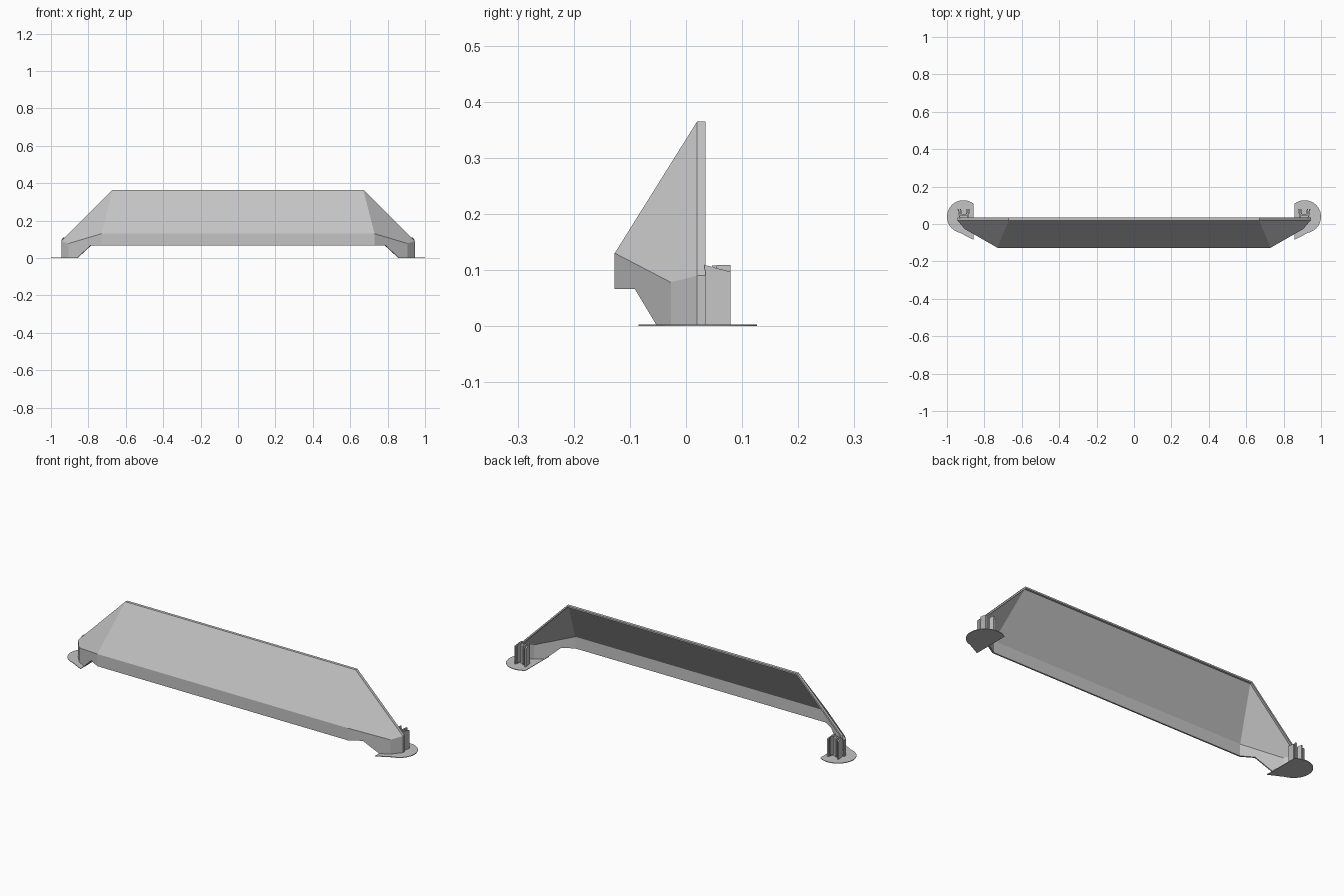
import bpy, bmesh, math
from mathutils import Vector

cube = bpy.data.objects.get("Cube")
if cube:
    bpy.data.objects.remove(cube, do_unlink=True)

grey = bpy.data.materials.new("light_grey")
grey.use_nodes = True
colour = (0.55, 0.55, 0.55, 1)
grey.diffuse_color = colour
grey.node_tree.nodes["Principled BSDF"].inputs["Base Color"].default_value = colour


def finish(name, bm):
    mesh = bpy.data.meshes.new(name)
    bm.to_mesh(mesh)
    bm.free()
    mesh.materials.append(grey)
    obj = bpy.data.objects.new(name, mesh)
    bpy.context.collection.objects.link(obj)
    return obj


def prism(name, outline, z0, z1, side=1, tops=None):
    """Extrude a plan outline upwards; tops may give each point its own height."""
    bm = bmesh.new()
    low = [bm.verts.new((x * side, y, z0)) for x, y in outline]
    heights = tops or [z1] * len(outline)
    high = [bm.verts.new((x * side, y, h)) for (x, y), h in zip(outline, heights)]
    bm.faces.new(low)
    bm.faces.new(high)
    n = len(low)
    for i in range(n):
        j = (i + 1) % n
        bm.faces.new((low[i], low[j], high[j], high[i]))
    bmesh.ops.recalc_face_normals(bm, faces=bm.faces)
    return finish(name, bm)


# Key corners of the shell on the left half
RIM, BACK = 0.02, 0.035
top = (0.67, RIM, 0.365)
ridge = (0.73, -0.127, 0.13)
front_low = (0.73, -0.127, 0.066)
step = (0.79, -0.091, 0.066)
foot = (0.86, -0.052, 0.001)
corner_low = (0.905, -0.027, 0.001)
corner = (0.905, -0.027, 0.078)
end = (0.945, RIM, 0.09)
end_low = (0.945, RIM, 0.001)


def back(p):
    return (p[0], BACK, p[2])


# Shell: faceted sheet with an open back
bm = bmesh.new()
cache = {}


def vert(p):
    key = tuple(round(c, 4) for c in p)
    if key not in cache:
        cache[key] = bm.verts.new(key)
    return cache[key]


def mirror(p):
    return (-p[0], p[1], p[2])


half = [
    (top, ridge, corner, end),
    (ridge, front_low, step, foot, corner_low, corner),
    (corner, corner_low, end_low, end),
    (top, end, back(end), back(top)),
    (end, end_low, back(end_low), back(end)),
]
for face in half:
    bm.faces.new([vert(p) for p in face])
    bm.faces.new([vert(mirror(p)) for p in reversed(face)])
for a, b in ((top, ridge), (ridge, front_low), (back(top), top)):
    bm.faces.new([vert(p) for p in (a, mirror(a), mirror(b), b)])
bmesh.ops.recalc_face_normals(bm, faces=bm.faces)
bm.normal_update()
front = min(bm.faces, key=lambda f: f.calc_center_median().y)
if front.normal.y > 0:
    bmesh.ops.reverse_faces(bm, faces=bm.faces)
shell = finish("shell", bm)
sheet = shell.modifiers.new("sheet", "SOLIDIFY")
sheet.thickness = 0.008
sheet.offset = -1
sheet.use_even_offset = True

# Base discs and clips at both ends
CX, CY, R = 0.912, 0.039, 0.088
for side, label in ((1, "left"), (-1, "right")):
    plan = [(0.857, -0.085)]
    for i in range(25):
        a = math.radians(-78 + i * 206 / 24)
        plan.append((CX + R * math.cos(a), CY + R * math.sin(a)))
    prism(label + "_base_disc", plan, 0, 0.003, side)

    # Clip: cross wall, splayed arms and small end tabs
    prism(label + "_clip_wall",
          [(0.885, 0.046), (0.935, 0.046), (0.935, 0.054), (0.885, 0.054)],
          0.002, 0.108, side)
    for d, arm in ((-1, "inner"), (1, "outer")):
        x = CX - 0.002
        prism(f"{label}_{arm}_clip_arm",
              [(x + d * 0.018, 0.033), (x + d * 0.025, 0.033),
               (x + d * 0.033, 0.079), (x + d * 0.026, 0.079)],
              0.002, 0.109, side, [0.109, 0.109, 0.097, 0.097])
        prism(f"{label}_{arm}_clip_tab",
              [(x + d * 0.018, 0.054), (x + d * 0.011, 0.054),
               (x + d * 0.014, 0.079), (x + d * 0.021, 0.079)],
              0.012, 0.109, side)
